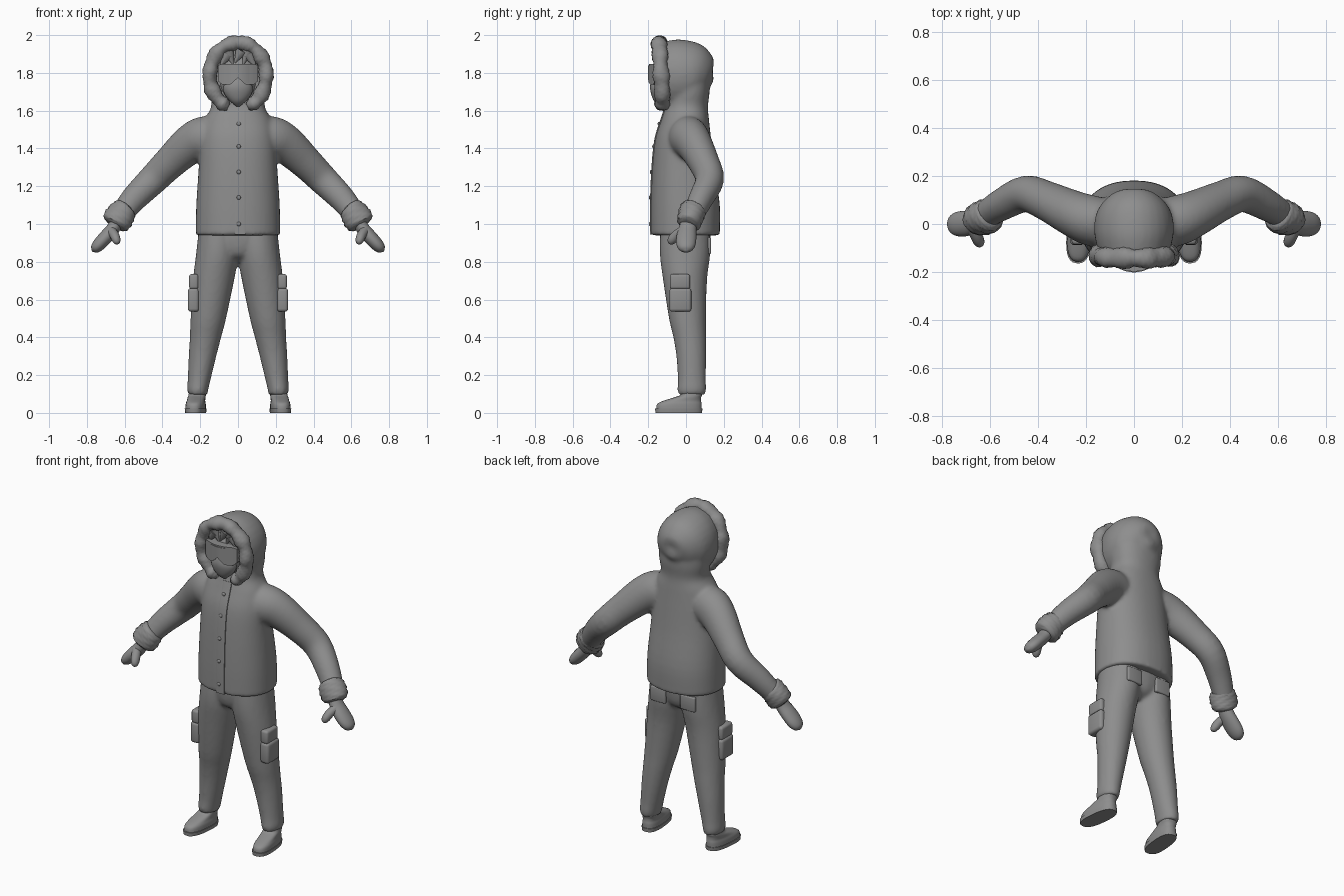
import bpy, bmesh, math
from mathutils import Vector, Matrix

cube = bpy.data.objects.get("Cube")
if cube:
    bpy.data.objects.remove(cube, do_unlink=True)

grey = bpy.data.materials.new("plain grey")
grey.use_nodes = True
colour = (0.27, 0.27, 0.27, 1)
grey.diffuse_color = colour
grey.node_tree.nodes["Principled BSDF"].inputs["Base Color"].default_value = colour


def loft(bm, rings, sides=28, steps=4, power=2.0, level=False, lump=0.0):
    """Skin a smooth tube through rings of (x, y, z, radius across, radius deep)."""
    p = [Vector(r) for r in rings]
    p = [p[0] * 2 - p[1]] + p + [p[-1] * 2 - p[-2]]
    path = []
    for a, b, c, d in zip(p, p[1:], p[2:], p[3:]):
        for k in range(steps):
            t = k / steps
            path.append((b * 2 + (c - a) * t + (a * 2 - b * 5 + c * 4 - d) * t**2
                         + (b * 3 - a - c * 3 + d) * t**3) / 2)
    path.append(p[-2])
    loops = []
    for i, q in enumerate(path):
        tangent = path[min(i + 1, len(path) - 1)] - path[max(i - 1, 0)]
        tangent = Vector((0, 0, 1)) if level else Vector(tangent[:3]).normalized()
        ref = Vector((0, 0, 1)) if abs(tangent.y) > 0.9 else Vector((0, 1, 0))
        u = ref.cross(tangent).normalized()
        v = tangent.cross(u)
        loop = []
        for j in range(sides):
            a = math.tau * j / sides
            c, s = math.cos(a), math.sin(a)
            c = math.copysign(abs(c) ** (2 / power), c)
            s = math.copysign(abs(s) ** (2 / power), s)
            k = 1 + lump * math.sin(3 * a + i * 0.9) * math.cos(i * 1.3 + a)
            off = u * c * max(q[3], 0.002) + v * s * max(q[4], 0.002)
            loop.append(bm.verts.new(Vector(q[:3]) + off * k))
        loops.append(loop)
    for A, B in zip(loops, loops[1:]):
        for j in range(sides):
            n = (j + 1) % sides
            bm.faces.new((A[j], A[n], B[n], B[j]))
    bm.faces.new(loops[0][::-1])
    bm.faces.new(loops[-1])


def box(bm, centre, size, bevel):
    m = Matrix.Translation(centre) @ Matrix.Diagonal((*size, 1))
    new = bmesh.ops.create_cube(bm, size=1, matrix=m)["verts"]
    edges = list({e for v in new for e in v.link_edges})
    bmesh.ops.bevel(bm, geom=edges, offset=bevel, segments=3, profile=0.5, affect='EDGES')


def ball(bm, centre, size):
    m = Matrix.Translation(centre) @ Matrix.Diagonal((*size, 1))
    bmesh.ops.create_uvsphere(bm, u_segments=24, v_segments=14, radius=1, matrix=m)


def finish(bm, name, angle=45, blend=0):
    bmesh.ops.recalc_face_normals(bm, faces=bm.faces)
    mesh = bpy.data.meshes.new(name)
    bm.to_mesh(mesh)
    mesh.materials.append(grey)
    for f in mesh.polygons:
        f.use_smooth = True
    mesh.set_sharp_from_angle(angle=math.radians(angle))
    ob = bpy.data.objects.new(name, mesh)
    bpy.context.collection.objects.link(ob)
    if blend:  # fuse overlapping lofts into one soft surface
        rm = ob.modifiers.new("fuse", 'REMESH')
        rm.mode = 'VOXEL'
        rm.voxel_size = 0.011
        rm.use_smooth_shade = True
        sm = ob.modifiers.new("soften", 'SMOOTH')
        sm.factor = 0.5
        sm.iterations = blend
    return ob


def flip(bm):
    bmesh.ops.scale(bm, vec=(-1, 1, 1), verts=bm.verts)


def pair(bm, name, angle=45):
    finish(bm, "left_" + name, angle)
    flip(bm)
    finish(bm, "right_" + name, angle)


def mirrored_loft(bm, rings, **kw):
    for s in (1, -1):
        loft(bm, [(s * r[0], *r[1:]) for r in rings], **kw)


# Jacket: torso, hood and sleeves
bm = bmesh.new()
loft(bm, [(0, -.004, .94, .224, .183), (0, -.004, 1.1, .221, .183), (0, -.014, 1.3, .208, .165),
          (0, -.015, 1.45, .2, .148), (0, -.005, 1.55, .178, .127), (0, .003, 1.62, .142, .113),
          (0, .015, 1.7, .148, .11), (0, .015, 1.8, .15, .11)], power=2.25, level=True, sides=40)
loft(bm, [(0, -.115, 1.785, .15, .18), (0, -.03, 1.79, .166, .188), (0, .05, 1.795, .155, .168),
          (0, .11, 1.79, .11, .12), (0, .137, 1.785, .055, .06), (0, .145, 1.785, .005, .005)])
mirrored_loft(bm, [(.1, 0, 1.45, .11, .1), (.18, .015, 1.455, .115, .105), (.255, .045, 1.42, .104, .095),
                   (.36, .095, 1.325, .088, .082), (.45, .125, 1.235, .08, .076),
                   (.55, .08, 1.135, .07, .066), (.63, .03, 1.035, .058, .055)])
finish(bm, "hooded_jacket", blend=7)

# Front placket with its snaps
bm = bmesh.new()
front = [(.945, -.186), (1.1, -.186), (1.3, -.178), (1.45, -.162), (1.55, -.131), (1.6, -.115)]
loft(bm, [(.012, y, z, .028, .005) for z, y in front], sides=16, power=5)
finish(bm, "jacket_placket", 35)
bm = bmesh.new()
for z, y in ((1.0, -.19), (1.14, -.19), (1.275, -.184), (1.41, -.172), (1.53, -.143)):
    ball(bm, (.004, y, z), (.011, .007, .011))
finish(bm, "jacket_snaps")

# Fur trim around the hood, open under the chin
bm = bmesh.new()
trim = []
for i in range(29):
    a = -2.8 + 5.6 * i / 28
    r = .038 + .004 * math.sin(i * 2.1) if 0 < i < 28 else .02
    trim.append((.15 * math.sin(a), -.131 - .011 * math.cos(a), 1.785 + .175 * math.cos(a), r, r + .003))
loft(bm, trim, sides=18, steps=3, lump=.1)
finish(bm, "fur_trim", 80)

# Head, face mask and fringe
bm = bmesh.new()
ball(bm, (0, -.06, 1.775), (.112, .105, .15))
finish(bm, "head")
bm = bmesh.new()
loft(bm, [(0, -.13, 1.622, .008, .008), (0, -.135, 1.65, .042, .034), (0, -.135, 1.69, .072, .05),
          (0, -.135, 1.73, .076, .055), (0, -.125, 1.775, .05, .055)], level=True)
finish(bm, "face_mask", 60)
bm = bmesh.new()
for x, z, tilt in ((-.075, 1.865, .5), (-.04, 1.88, -.4), (0, 1.885, .5), (.04, 1.88, .35), (.075, 1.865, -.5)):
    m = Matrix.Translation((x, -.148, z)) @ Matrix.Rotation(tilt, 4, 'Y') @ Matrix.Diagonal((1, .6, 1, 1))
    bmesh.ops.create_cone(bm, cap_ends=True, segments=8, radius1=.003, radius2=.032, depth=.075, matrix=m)
finish(bm, "hair_fringe", 50)


# Goggles: curved panels with a nose notch
def goggle_panel(name, scale, y, depth):
    bm = bmesh.new()
    columns = []
    for i in range(25):
        x = -1 + i / 12
        corner = .02 * max(0, abs(x) - .8) / .2
        notch = .036 * max(0, 1 - abs(x) / .38)
        low, high = -.055 + notch + corner, .055 - corner * .4
        columns.append([bm.verts.new((.107 * x * scale, y + yy + .035 * x * x, 1.793 + z * scale))
                        for z, yy in ((low, 0), (high, 0), (high, depth), (low, depth))])
    for A, B in zip(columns, columns[1:]):
        for j in range(4):
            n = (j + 1) % 4
            bm.faces.new((A[j], A[n], B[n], B[j]))
    bm.faces.new(columns[0])
    bm.faces.new(columns[-1])
    finish(bm, name, 40)


goggle_panel("goggle_frame", 1, -.197, .06)
goggle_panel("goggle_lens", .86, -.201, .008)

# Trousers: pelvis and two legs
bm = bmesh.new()
loft(bm, [(0, -.003, .8, .04, .06), (0, -.004, .84, .13, .115), (0, -.004, .92, .205, .133),
          (0, -.004, 1.0, .2, .13)], level=True)
mirrored_loft(bm, [(.212, .03, .097, .05, .07), (.213, .031, .125, .056, .076), (.205, .031, .18, .061, .074),
                   (.188, .028, .3, .073, .079), (.172, .02, .4, .083, .087), (.157, .008, .5, .094, .098),
                   (.13, -.005, .7, .109, .116), (.108, -.005, .85, .113, .134),
                   (.1, -.004, 1.0, .105, .13)], level=True)
finish(bm, "trousers", blend=4)

# Pockets
bm = bmesh.new()
box(bm, (.236, -.03, .598), (.058, .116, .125), .016)
box(bm, (.234, -.032, .695), (.05, .108, .08), .014)
pair(bm, "thigh_pocket")
bm = bmesh.new()
box(bm, (.1, .122, .885), (.1, .022, .09), .008)
pair(bm, "seat_pocket")

# Fur cuffs
bm = bmesh.new()
loft(bm, [(.592, .042, 1.088, .05, .05), (.6, .038, 1.078, .07, .066), (.625, .026, 1.043, .077, .07),
          (.648, .016, 1.005, .07, .066), (.656, .012, .992, .045, .045)], sides=24, lump=.09)
pair(bm, "fur_cuff", 70)

# Mittens with thumbs
bm = bmesh.new()
loft(bm, [(.635, .016, 1.02, .034, .042), (.665, .008, .97, .036, .047), (.7, .002, .93, .037, .053),
          (.737, 0, .89, .034, .05), (.76, 0, .866, .024, .034), (.771, 0, .855, .004, .006)])
loft(bm, [(.672, -.015, .965, .026, .026), (.655, -.05, .942, .025, .026), (.645, -.072, .918, .023, .025),
          (.639, -.082, .9, .015, .016), (.637, -.085, .893, .002, .002)], sides=16)
pair(bm, "mitten", 70)

# Boots, turned slightly outwards
turn = Matrix.Rotation(math.radians(6), 3, 'Z')


def boot_part(name, rings, power, angle):
    bm = bmesh.new()
    loft(bm, rings, power=power, level=True, steps=3)
    bmesh.ops.rotate(bm, cent=(.215, .03, 0), matrix=turn, verts=bm.verts)
    pair(bm, name, angle)


boot_part("boot", [(.217, -.038, .01, .052, .121), (.217, -.036, .045, .051, .119), (.217, -.022, .063, .047, .102),
                   (.217, .008, .082, .046, .072), (.215, .03, .1, .045, .055), (.213, .03, .15, .04, .05)], 2.5, 60)
boot_part("boot_sole", [(.217, -.039, 0, .053, .124), (.217, -.039, .022, .055, .126)], 2.6, 40)
